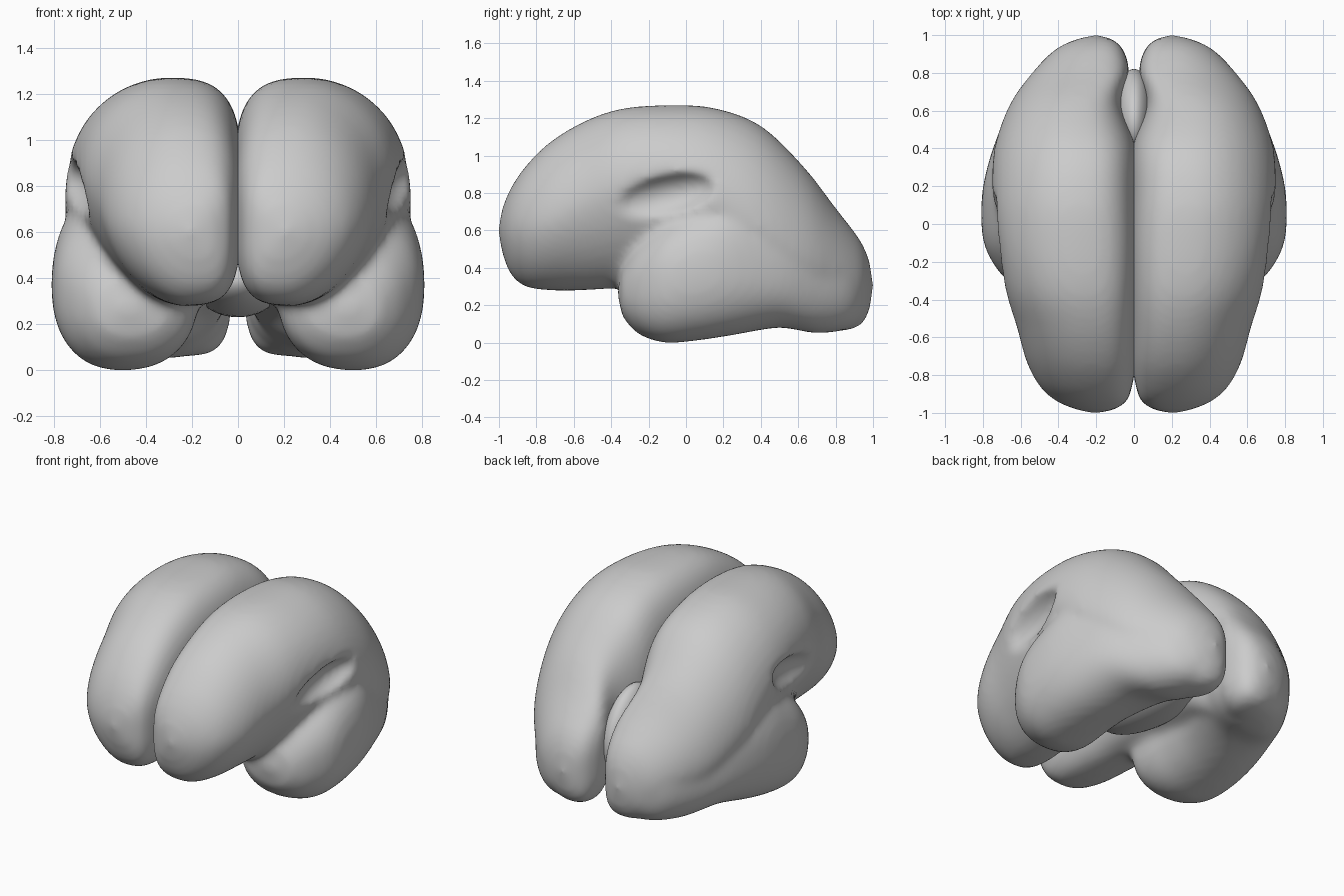
import bpy, bmesh
from math import sin, cos, pi, copysign
from mathutils import Matrix, Vector

if "Cube" in bpy.data.objects:
    bpy.data.objects.remove(bpy.data.objects["Cube"])

grey = bpy.data.materials.new("soft grey")
grey.use_nodes = True
grey.diffuse_color = (0.6, 0.6, 0.6, 1)
grey.node_tree.nodes["Principled BSDF"].inputs["Base Color"].default_value = (0.6, 0.6, 0.6, 1)


def make(name, bm):
    bmesh.ops.recalc_face_normals(bm, faces=bm.faces)
    mesh = bpy.data.meshes.new(name)
    bm.to_mesh(mesh)
    bm.free()
    mesh.materials.append(grey)
    mesh.shade_smooth()
    ob = bpy.data.objects.new(name, mesh)
    bpy.context.collection.objects.link(ob)
    return ob


def blob(bm, centre, radii, tilt=0.0):
    m = Matrix.Translation(centre) @ Matrix.Rotation(tilt, 4, 'X') @ Matrix.Diagonal((*radii, 1))
    bmesh.ops.create_icosphere(bm, subdivisions=4, radius=1, matrix=m)


def power(v, n):
    return copysign(abs(v) ** (2 / n), v)


def refine(rows, steps=4):
    """Smooth spline through the rows, so that the lobe has no visible bands."""
    pts = [Vector(r) for r in rows]
    out = []
    for i in range(len(pts) - 1):
        b, c = pts[i], pts[i + 1]
        a, d = pts[max(i - 1, 0)], pts[min(i + 2, len(pts) - 1)]
        for k in range(steps):
            t = k / steps
            out.append(b + (c - a) * (t / 2) + (a * 2 - b * 5 + c * 4 - d) * (t * t / 2)
                       + (b * 3 - a - c * 3 + d) * (t ** 3 / 2))
    return out + [pts[-1]]


def loft(bm, front, rows, back, inner, outer, middle, sides=40):
    """Closed lobe along y; rows hold y, inner x, outer x, bottom, widest height, top.
    inner and outer hold the roundness exponents above and below the widest height."""
    rings = []
    for y, xin, xout, low, mid, top in refine(rows):
        xm = xin + middle * (xout - xin)
        ring = []
        for i in range(sides):
            c, s = cos(2 * pi * i / sides), sin(2 * pi * i / sides)
            n = (outer if c > 0 else inner)[0 if s > 0 else 1]
            c, s = power(c, n), power(s, n)
            x = xm + c * (xout - xm if c > 0 else xm - xin)
            z = mid + s * (top - mid if s > 0 else mid - low)
            ring.append(bm.verts.new((x, y, z)))
        rings.append(ring)
    for a, b in zip(rings, rings[1:]):
        for i in range(sides):
            j = (i + 1) % sides
            bm.faces.new((a[i], a[j], b[j], b[i]))
    for tip, ring in ((front, rings[0]), (back, rings[-1])):
        v = bm.verts.new(tip)
        for i in range(sides):
            bm.faces.new((v, ring[i], ring[(i + 1) % sides]))


# Upper lobe, running from the forehead over the crown to the back
bm = bmesh.new()
loft(bm, (0.21, -1.005, 0.6), [
    (-0.985, 0.11, 0.3, 0.49, 0.6, 0.71),
    (-0.94, 0.04, 0.41, 0.37, 0.61, 0.82),
    (-0.86, 0.01, 0.5, 0.3, 0.63, 0.94),
    (-0.73, -0.01, 0.57, 0.28, 0.67, 1.07),
    (-0.55, -0.012, 0.62, 0.28, 0.76, 1.18),
    (-0.35, -0.012, 0.68, 0.29, 0.85, 1.25),
    (-0.1, -0.012, 0.72, 0.28, 0.88, 1.27),
    (0.15, -0.012, 0.75, 0.25, 0.78, 1.255),
    (0.4, -0.01, 0.74, 0.2, 0.62, 1.16),
    (0.63, 0.065, 0.66, 0.09, 0.48, 0.94),
    (0.8, 0.025, 0.54, 0.06, 0.4, 0.72),
    (0.93, 0.06, 0.41, 0.09, 0.33, 0.55),
    (0.98, 0.12, 0.3, 0.17, 0.31, 0.44),
], (0.2, 1.005, 0.3), (2.9, 3.4), (1.95, 1.7), 0.42)

# Lower side lobe, hanging under the crown
loft(bm, (0.48, -0.37, 0.27), [
    (-0.34, 0.3, 0.62, 0.14, 0.27, 0.4),
    (-0.26, 0.2, 0.71, 0.05, 0.3, 0.53),
    (-0.12, 0.17, 0.79, 0.0, 0.34, 0.65),
    (0.05, 0.17, 0.81, 0.01, 0.37, 0.74),
    (0.25, 0.15, 0.79, 0.04, 0.39, 0.82),
    (0.5, 0.08, 0.71, 0.08, 0.36, 0.74),
    (0.7, 0.04, 0.6, 0.05, 0.32, 0.62),
    (0.88, 0.05, 0.47, 0.08, 0.3, 0.5),
    (0.97, 0.11, 0.33, 0.17, 0.3, 0.42),
], (0.2, 1.005, 0.3), (2.3, 2.3), (2.3, 2.3), 0.53)
hemispheres = make("hemispheres", bm)

# Cutter for the broad hollow between the two lobes
bm = bmesh.new()
blob(bm, Vector((0.79, -0.16, 0.77)), (0.17, 0.34, 0.13), 0.25)
hollow = make("hollow_cutter", bm)
hollow.hide_render = True
hollow.hide_viewport = True

# Fuse the lobes, carve the hollow, soften, then mirror to the other side
for step in range(2):
    fuse = hemispheres.modifiers.new("fuse", 'REMESH')
    fuse.mode = 'VOXEL'
    fuse.voxel_size = 0.02
    fuse.use_smooth_shade = True
    if step == 0:
        carve = hemispheres.modifiers.new("carve", 'BOOLEAN')
        carve.operation = 'DIFFERENCE'
        carve.object = hollow
soften = hemispheres.modifiers.new("soften", 'SMOOTH')
soften.factor = 0.5
soften.iterations = 14
mirror = hemispheres.modifiers.new("mirror", 'MIRROR')
mirror.use_mirror_merge = False

# Central bridge, seen underneath and in the gap at the back
bm = bmesh.new()
blob(bm, Vector((0, 0.2, 0.39)), (0.2, 0.48, 0.16))
blob(bm, Vector((0, 0.6, 0.5)), (0.1, 0.2, 0.28), 0.5)
make("central_bridge", bm)
